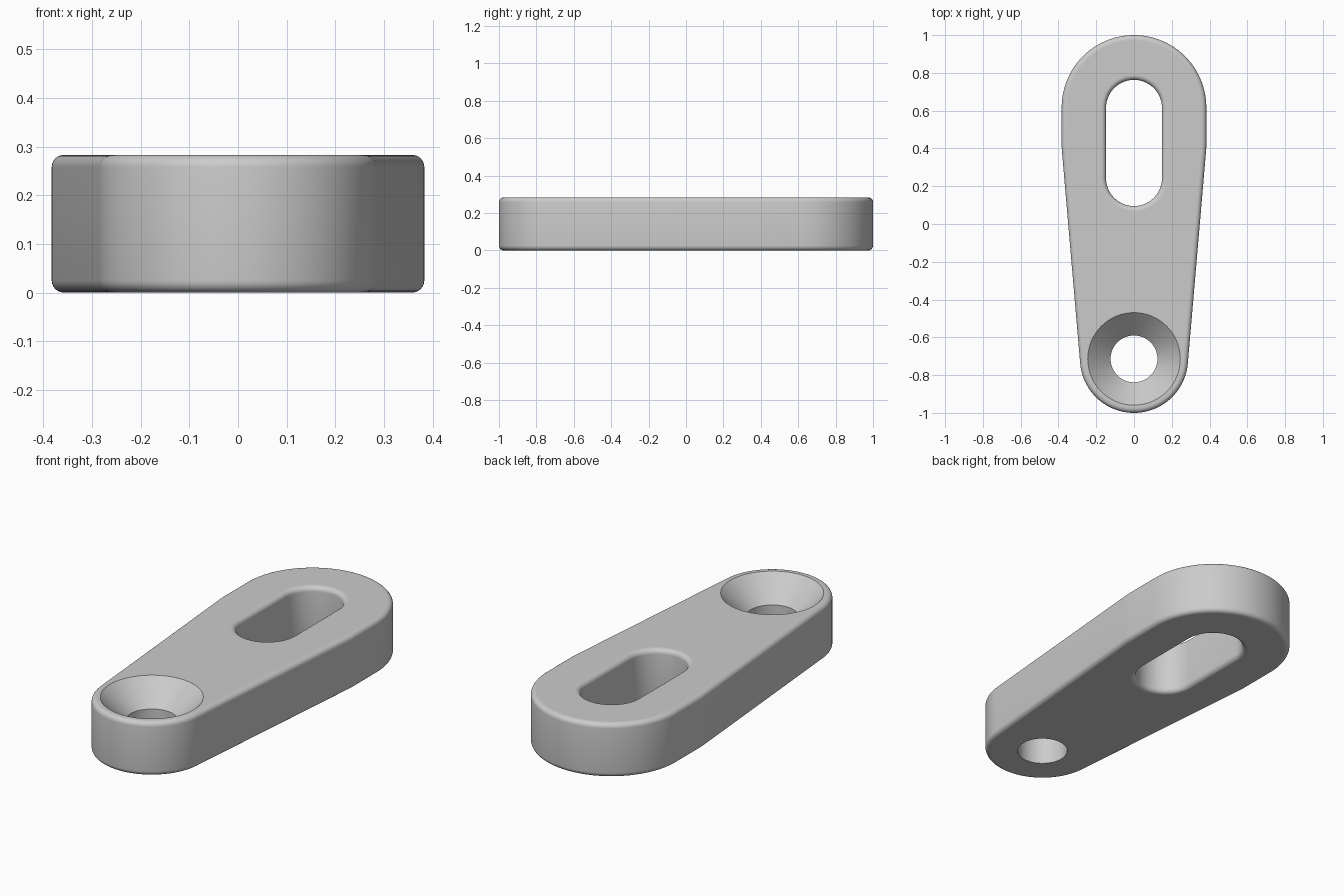
import bpy, bmesh
from math import sin, cos, asin, pi

if "Cube" in bpy.data.objects:
    bpy.data.objects.remove(bpy.data.objects["Cube"])

H = 0.283                      # plate thickness
F = 0.025                      # edge fillet radius
S = 0.006                      # narrow flat band that keeps the caps shading flat
R_BIG, R_SMALL = 0.383, 0.286
Y_BIG, Y_MID, Y_SMALL = 0.617, 0.42, -0.714

bm = bmesh.new()


def outline(arcs, inset):
    """Closed outline from arcs (centre y, radius, start, end, segments)."""
    pts = []
    for cy, r, a0, a1, n in arcs:
        for i in range(n + 1):
            a = a0 + (a1 - a0) * i / n
            pts.append(((r - inset) * cos(a), cy + (r - inset) * sin(a)))
    # drop points shared by neighbouring arcs
    return [p for i, p in enumerate(pts)
            if abs(p[0] - pts[i - 1][0]) + abs(p[1] - pts[i - 1][1]) > 1e-5]


def loft(arcs, rows):
    """Skin a wall through (inset, z) rows; return its bottom and top edge loops."""
    rings = [[bm.verts.new((x, y, z)) for x, y in outline(arcs, d)] for d, z in rows]
    for lo, hi in zip(rings, rings[1:]):
        for i in range(len(lo)):
            bm.faces.new((lo[i - 1], lo[i], hi[i], hi[i - 1]))
    return [[bm.edges.get((r[i - 1], r[i])) for i in range(len(r))]
            for r in (rings[0], rings[-1])]


def filleted(sign):
    """Rows of a wall with rounded lower and upper edges."""
    half = [(F + S, 0)] + [(F * (1 - sin(t)), F * (1 - cos(t)))
                           for t in (i * pi / 12 for i in range(7))]
    rows = half + [(d, H - z) for d, z in reversed(half)]
    return [(sign * d, z) for d, z in rows]


# Outer wall: wide rounded end, short straight sides, taper to the small end
taper = asin((R_BIG - R_SMALL) / (Y_MID - Y_SMALL))
outer = loft([(Y_BIG, R_BIG, 0, pi, 48),
              (Y_MID, R_BIG, pi, pi + taper, 2),
              (Y_SMALL, R_SMALL, pi + taper, 2 * pi - taper, 44),
              (Y_MID, R_BIG, 2 * pi - taper, 2 * pi, 2)], filleted(1))

# Long slot with rounded rims
slot = loft([(0.615, 0.148, 0, pi, 28), (0.243, 0.148, pi, 2 * pi, 28)], filleted(-1))

# Countersunk screw hole
hole = loft([(Y_SMALL, 0.124, 0, 2 * pi, 64)],
            [(0, 0), (0, H - 0.121), (-0.121, H)])

# Flat bottom and top with the openings left free
for k, nz in ((0, -1), (1, 1)):
    bmesh.ops.triangle_fill(bm, use_beauty=True, use_dissolve=False,
                            edges=outer[k] + slot[k] + hole[k], normal=(0, 0, nz))
bmesh.ops.recalc_face_normals(bm, faces=bm.faces)

mesh = bpy.data.meshes.new("slotted_link_plate")
bm.to_mesh(mesh)
bm.free()
plate = bpy.data.objects.new("slotted_link_plate", mesh)
bpy.context.collection.objects.link(plate)

grey = bpy.data.materials.new("light grey")
grey.diffuse_color = (0.6, 0.6, 0.6, 1)
grey.use_nodes = True
grey.node_tree.nodes["Principled BSDF"].inputs["Base Color"].default_value = grey.diffuse_color
mesh.materials.append(grey)

bpy.context.view_layer.objects.active = plate
plate.select_set(True)
bpy.ops.object.shade_smooth_by_angle(angle=pi / 6)
